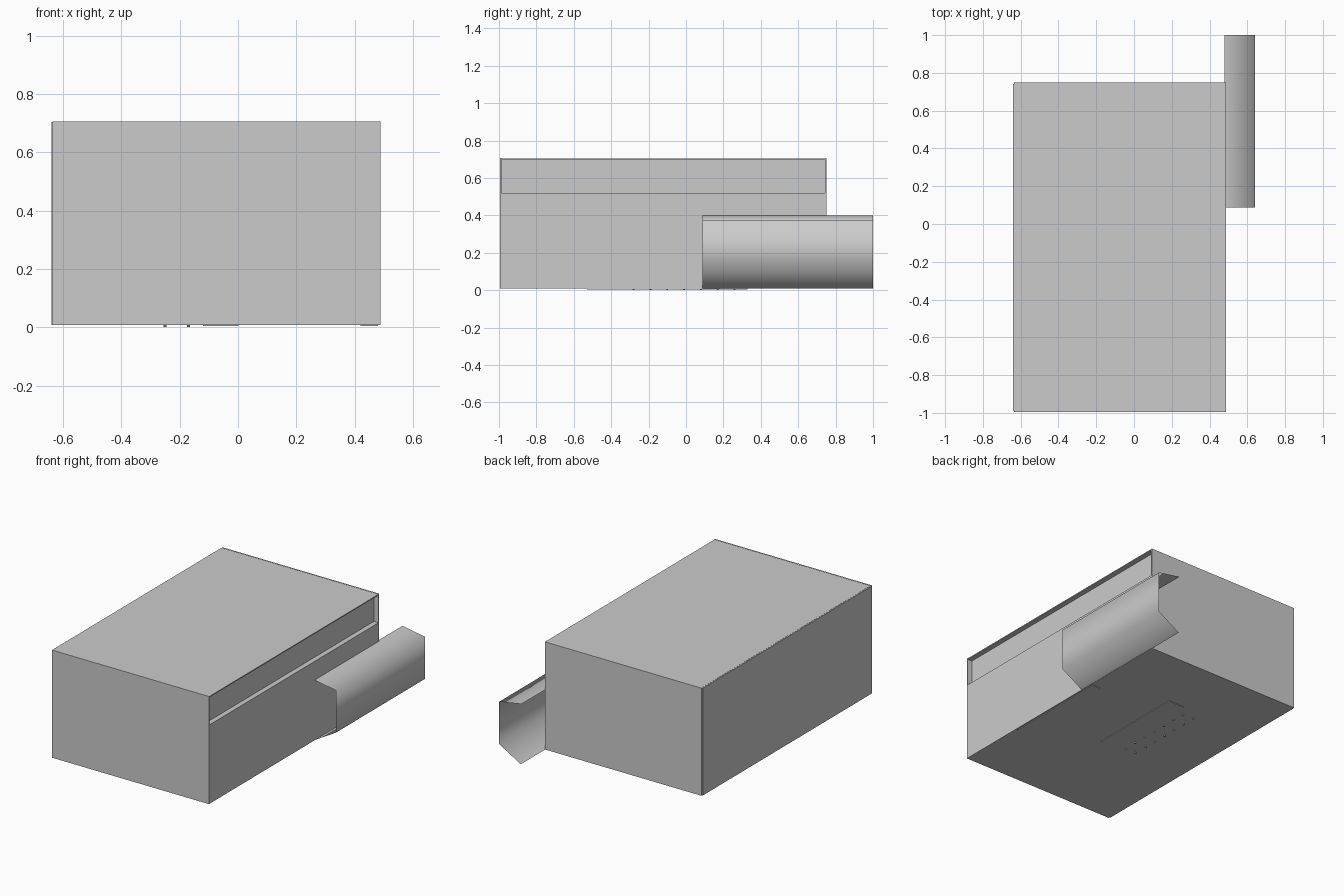
import bpy, bmesh

cube = bpy.data.objects.get("Cube")
if cube:
    bpy.data.objects.remove(cube, do_unlink=True)

grey = bpy.data.materials.new("plain grey")
grey.use_nodes = True
grey.diffuse_color = (0.6, 0.6, 0.6, 1)
grey.node_tree.nodes["Principled BSDF"].inputs["Base Color"].default_value = (0.6, 0.6, 0.6, 1)


def add_object(name, bm):
    mesh = bpy.data.meshes.new(name)
    bm.to_mesh(mesh)
    bm.free()
    mesh.materials.append(grey)
    obj = bpy.data.objects.new(name, mesh)
    bpy.context.collection.objects.link(obj)
    return obj


def box(name, x, y, z):
    """Box from (low, high) spans on each axis."""
    bm = bmesh.new()
    bmesh.ops.create_cube(bm, size=1)
    for v in bm.verts:
        v.co = [span[0] if c < 0 else span[1] for c, span in zip(v.co, (x, y, z))]
    return add_object(name, bm)


LEFT, RIGHT = -0.64, 0.488
FRONT, BACK = -0.995, 0.75
FLOOR, TOP = 0.008, 0.706
T = 0.008        # panel thickness
LEDGE = 0.52     # bottom of the long side recess

# Cabinet: thin outer panels around a core, with a shallow recess along one side
inner_y = (FRONT + T, BACK - T)
box("front_panel", (LEFT + 0.004, RIGHT), (FRONT, FRONT + T), (FLOOR, TOP))
box("back_panel", (LEFT + 0.004, RIGHT), (BACK - T, BACK), (FLOOR, TOP))
box("side_panel", (LEFT, LEFT + T), inner_y, (FLOOR, TOP - 0.002))
box("lid", (LEFT + T, RIGHT), inner_y, (TOP - T, TOP - 0.001))
box("recess_wall", (LEFT + T, RIGHT - 0.033), inner_y, (LEDGE, TOP - T))
box("lower_body", (LEFT + T, RIGHT), inner_y, (FLOOR, LEDGE))

# Underside: two shallow plates and rows of small pegs
box("underside_plate", (-0.12, 0.0), (-0.31, 0.33), (0.004, FLOOR))
box("underside_edge_plate", (0.42, 0.48), (-0.53, 0.18), (0.004, FLOOR))
bm = bmesh.new()
for row in range(2):
    for i in range(7):
        ring = bmesh.ops.create_cone(bm, cap_ends=True, segments=8, radius1=0.005,
                                     radius2=0.005, depth=FLOOR)
        bmesh.ops.translate(bm, verts=ring["verts"],
                            vec=(-0.17 - 0.08 * row, -0.28 + 0.09 * i, FLOOR / 2))
add_object("underside_pegs", bm)

# Side trough: an open bent sheet with smooth shading
profile = [(0.48, 0.40), (0.64, 0.372), (0.64, 0.098), (0.485, 0.008)]
bm = bmesh.new()
near, far = [[bm.verts.new((x, y, z)) for x, z in profile] for y in (0.088, 1.0)]
for i in range(len(profile) - 1):
    face = bm.faces.new((near[i], near[i + 1], far[i + 1], far[i]))
    face.smooth = True
bm.normal_update()
if bm.faces[:][1].normal.x < 0:
    bmesh.ops.reverse_faces(bm, faces=bm.faces[:])
add_object("side_trough", bm)
